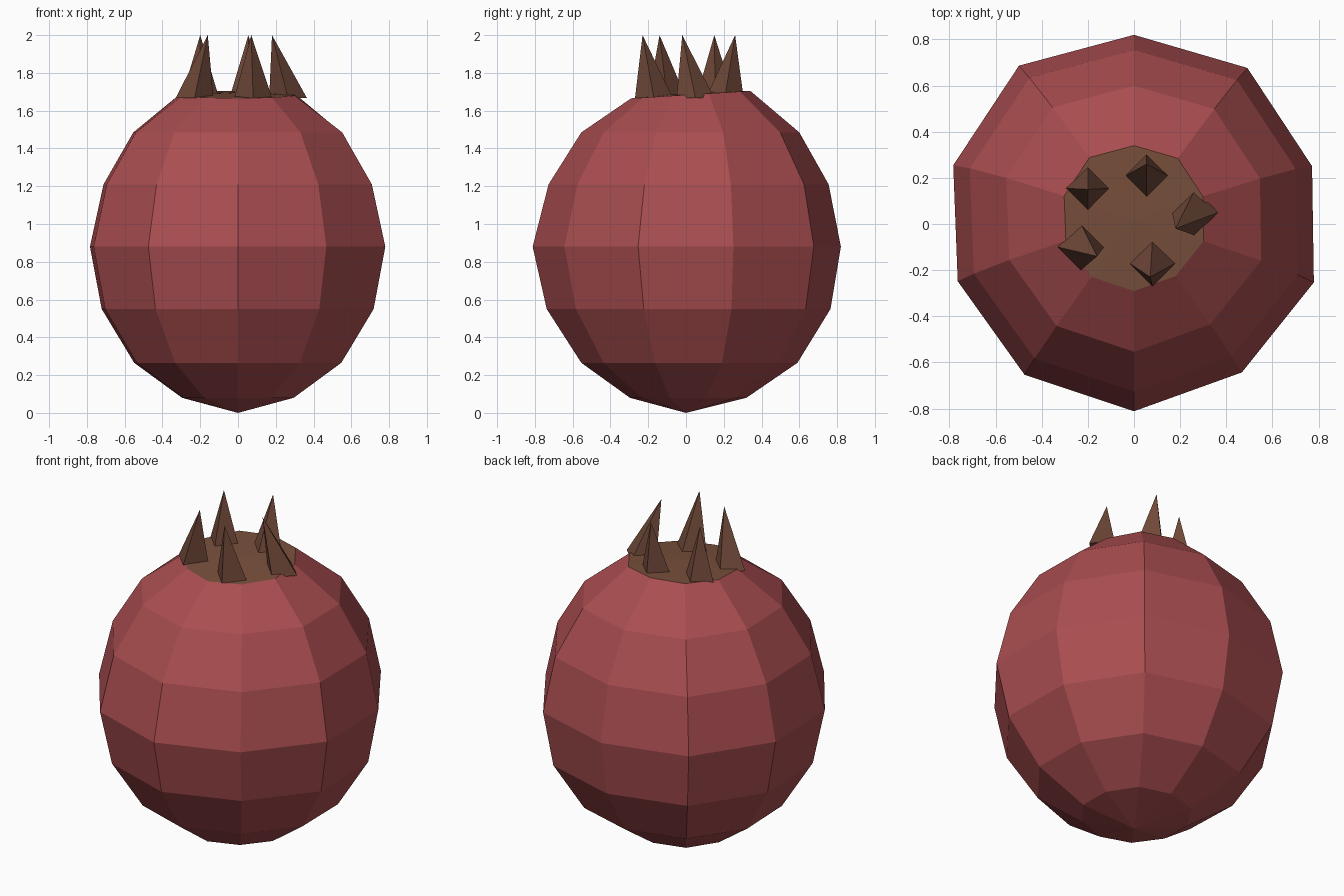
import bpy, bmesh
from math import sin, cos, radians

if "Cube" in bpy.data.objects:
    bpy.data.objects.remove(bpy.data.objects["Cube"])


def material(name, rgb):
    m = bpy.data.materials.new(name)
    m.diffuse_color = (*rgb, 1)
    m.use_nodes = True
    m.node_tree.nodes["Principled BSDF"].inputs["Base Color"].default_value = m.diffuse_color
    return m


def finish(bm, name, mats):
    bmesh.ops.recalc_face_normals(bm, faces=bm.faces)
    me = bpy.data.meshes.new(name)
    bm.to_mesh(me)
    bm.free()
    for m in mats:
        me.materials.append(m)
    ob = bpy.data.objects.new(name, me)
    bpy.context.collection.objects.link(ob)
    return ob


red = material("rind_red", (0.40, 0.075, 0.08))
brown = material("crown_brown", (0.19, 0.08, 0.045))
dark_brown = material("spike_brown", (0.16, 0.065, 0.04))

# Fruit body: ten-sided faceted ball, slightly irregular, with a flattened brown top
SIDES = 10
rings = [(0.31, 0.08, 0.01), (0.575, 0.265, 0.015), (0.755, 0.55, 0.01), (0.82, 0.88, 0),
         (0.745, 1.21, 0.01), (0.58, 1.485, 0.02), (0.317, 1.685, 0.023)]  # radius, z, y shift
wobble = [1.0, 1.02, 0.99, 1.0, 0.97, 0.99, 0.985, 0.98, 1.005, 1.035]  # from back, clockwise
bm = bmesh.new()
loops = []
for k, (r, z, dy) in enumerate(rings):
    loop = []
    for i in range(SIDES):
        a = radians(90 - 36 * i)
        tilt = 0.02 * sin(a) if k == 6 else 0
        w = wobble[i]
        loop.append(bm.verts.new((r * w * cos(a), r * w * sin(a) + dy, z + tilt)))
    loops.append(loop)
base = bm.verts.new((0, 0, 0))
top = bm.verts.new((0, 0.02, 1.695))
for i in range(SIDES):
    j = (i + 1) % SIDES
    bm.faces.new((base, loops[0][j], loops[0][i]))
    for lo, hi in zip(loops, loops[1:]):
        bm.faces.new((lo[i], lo[j], hi[j], hi[i]))
    bm.faces.new((loops[-1][i], loops[-1][j], top)).material_index = 1
finish(bm, "fruit_body", [red, brown])

# Crown: five leaning four-sided spikes (base x, base y, tip x, tip y)
spikes = [(0.055, 0.205, 0.055, 0.26), (0.265, 0.05, 0.18, -0.02), (0.08, -0.17, 0.07, -0.23),
          (-0.23, -0.10, -0.16, -0.14), (-0.20, 0.155, -0.20, 0.15)]
for n, (x, y, tx, ty) in enumerate(spikes):
    bm = bmesh.new()
    ring = [bm.verts.new((x + 0.1 * cos(radians(90 * q)), y + 0.1 * sin(radians(90 * q)), 1.667))
            for q in range(4)]
    tip = bm.verts.new((tx, ty, 2.0))
    bm.faces.new(ring)
    for q in range(4):
        bm.faces.new((ring[q], ring[(q + 1) % 4], tip))
    finish(bm, f"crown_spike_{n + 1}", [dark_brown])
